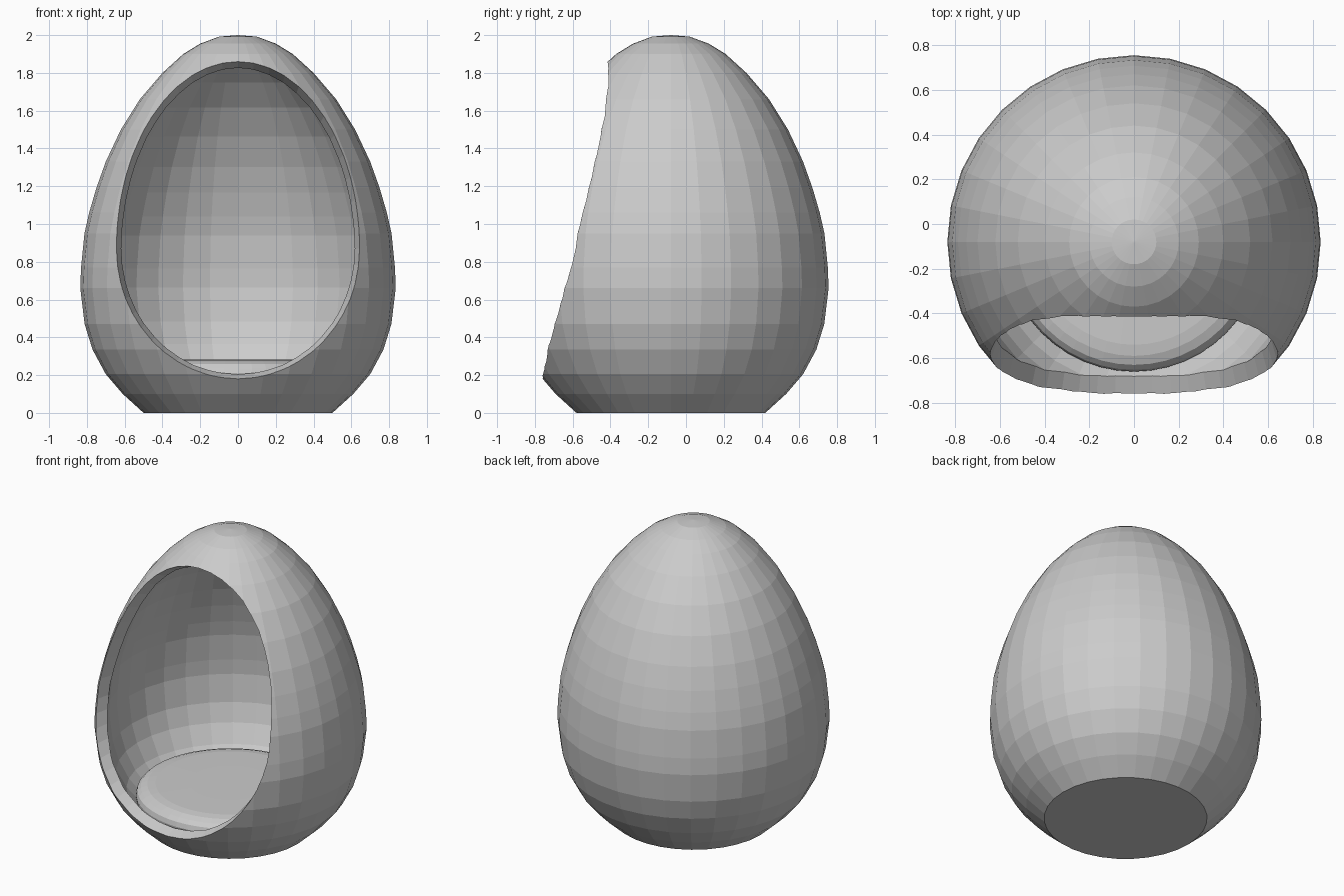
import bpy, bmesh, math

if "Cube" in bpy.data.objects:
    bpy.data.objects.remove(bpy.data.objects["Cube"])

CY = -0.08      # axis of the egg in y
WALL = 0.075    # shell thickness
SEG = 32

OUTER = [(0.5, 0), (0.61, 0.1), (0.7, 0.205), (0.77, 0.335), (0.812, 0.47),
         (0.835, 0.66), (0.831, 0.77), (0.813, 0.95), (0.788, 1.06),
         (0.75, 1.19), (0.7, 1.33), (0.62, 1.5), (0.52, 1.66), (0.4, 1.8),
         (0.29, 1.9), (0.2, 1.955), (0.1, 1.992), (0, 2.0)]


def make_object(name, bm):
    bmesh.ops.recalc_face_normals(bm, faces=bm.faces)
    mesh = bpy.data.meshes.new(name)
    bm.to_mesh(mesh)
    bm.free()
    ob = bpy.data.objects.new(name, mesh)
    bpy.context.collection.objects.link(ob)
    return ob


def loft(name, rings):
    """Closed solid through rings of equal length, capped at both ends."""
    bm = bmesh.new()
    vs = [[bm.verts.new(p) for p in r] for r in rings]
    n = len(rings[0])
    for a, b in zip(vs, vs[1:]):
        for i in range(n):
            j = (i + 1) % n
            bm.faces.new((a[i], a[j], b[j], b[i]))
    bm.faces.new(vs[0])
    bm.faces.new(vs[-1])
    bmesh.ops.remove_doubles(bm, verts=bm.verts, dist=1e-4)
    return make_object(name, bm)


def revolve(name, profile, seg=SEG):
    angles = [2 * math.pi * i / seg for i in range(seg)]
    return loft(name, [[(max(r, 0.002) * math.cos(a), CY + max(r, 0.002) * math.sin(a), z)
                        for a in angles] for r, z in profile])


def inset_profile(profile, d):
    """Offset the egg profile inwards by d."""
    out = [(0.44, d)]
    for i in range(1, len(profile) - 1):
        (r0, z0), (r1, z1) = profile[i - 1], profile[i + 1]
        l = math.hypot(r1 - r0, z1 - z0)
        r = profile[i][0] - d * (z1 - z0) / l
        z = profile[i][1] + d * (r1 - r0) / l
        if z > d + 0.02:
            out.append((r, z))
    return out + [(0, 2 - d)]


def radius_at(z):
    for (r0, z0), (r1, z1) in zip(OUTER, OUTER[1:]):
        if z0 <= z <= z1:
            return r0 + (r1 - r0) * (z - z0) / (z1 - z0)
    return 0


def opening_ring(scale, dy=0, flat_y=None, n=48):
    """Egg-shaped opening outline, following the shell or lying flat."""
    pts = []
    for i in range(n):
        a = 2 * math.pi * i / n
        x, h = 0.645 * math.cos(a), math.sin(a)
        h *= 0.99 if h > 0 else 0.69
        y = CY - math.sqrt(max(radius_at(0.87 + h) ** 2 - x * x, 0))
        pts.append((x * scale, flat_y if flat_y is not None else y + dy, 0.87 + h * scale))
    return pts


def subtract(ob, cutter):
    cutter.hide_render = True
    mod = ob.modifiers.new("cut", 'BOOLEAN')
    mod.operation, mod.solver, mod.object = 'DIFFERENCE', 'EXACT', cutter
    bpy.context.view_layer.objects.active = ob
    bpy.ops.object.modifier_apply(modifier=mod.name)
    bpy.data.objects.remove(cutter)


# Hollow egg shell with a bevelled front opening
shell = revolve("egg_shell", OUTER)
subtract(shell, revolve("cavity_cutter", inset_profile(OUTER, WALL)))
subtract(shell, loft("opening_cutter", [
    opening_ring(1.1, flat_y=-1.2), opening_ring(1.02, -0.045),
    opening_ring(0.95, 0.11), opening_ring(0.7, flat_y=-0.1)]))

# Round seat cushion with a soft edge
revolve("seat_cushion", [(0, 0.08), (0.46, 0.08), (0.54, 0.12), (0.575, 0.17),
                         (0.58, 0.205), (0.572, 0.235), (0.55, 0.258),
                         (0.51, 0.273), (0.46, 0.28), (0.25, 0.283), (0, 0.283)], 48)
